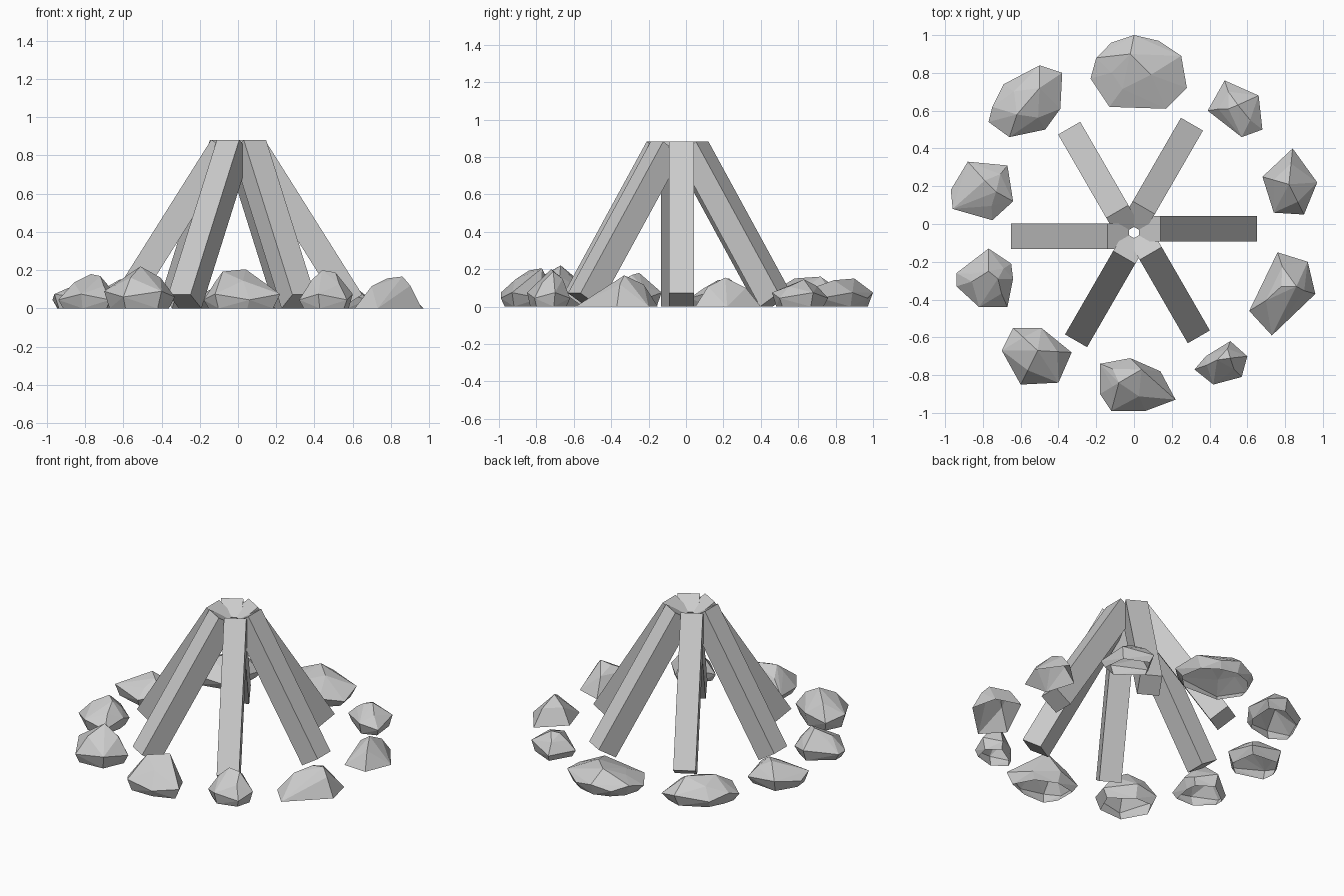
import bpy
import bmesh
import math
import random
from mathutils import Matrix, Vector

random.seed(4)
default_cube = bpy.data.objects.get("Cube")
if default_cube:
    bpy.data.objects.remove(default_cube, do_unlink=True)

# Single plain grey for wood and stone
grey = bpy.data.materials.new("plain_grey")
grey.use_nodes = True
colour = (0.6, 0.6, 0.6, 1)
grey.diffuse_color = colour
grey.node_tree.nodes["Principled BSDF"].inputs["Base Color"].default_value = colour


def add_object(name, bm):
    mesh = bpy.data.meshes.new(name)
    bm.to_mesh(mesh)
    bm.free()
    mesh.materials.append(grey)
    obj = bpy.data.objects.new(name, mesh)
    bpy.context.scene.collection.objects.link(obj)
    return obj


# Leaning square logs, arranged in a ring around the fire centre
run, rise, thickness = 0.51, 0.81, 0.135
length = math.hypot(run, rise)
lean = math.atan2(run, rise)
outer_middle = Vector((0.395, 0.021, 0.477))
outward = Vector((math.cos(lean), 0, math.sin(lean)))
log_matrix = (Matrix.Translation(outer_middle - outward * thickness / 2)
              @ Matrix.Rotation(-lean, 4, 'Y')
              @ Matrix.Diagonal((thickness, thickness, length, 1)))
for i in range(6):
    bm = bmesh.new()
    turn = Matrix.Rotation(math.radians(60 * i), 4, 'Z')
    place = Matrix.Translation((0, -0.045, 0)) @ turn @ log_matrix
    bmesh.ops.create_cube(bm, size=1, matrix=place)
    add_object(f"log_{i + 1}", bm)


def rock(name, outline, peaks, height, rim=0.045):
    """Faceted hollow stone: undercut foot, jagged rim, shoulder and peaks."""
    ring = [Vector((x, y, 0)) / 100 for x, y in outline]
    tops = [Vector((x, y, 0)) / 100 for x, y in peaks]
    middle = sum(ring, Vector()) / len(ring)
    crown = sum(tops, Vector()) / len(tops)
    up = Vector((0, 0, 1))
    points = []
    for i, p in enumerate(ring):
        if rim:
            points.append(middle.lerp(p, 0.84))
            points.append(p + up * (rim + 0.03 * (i % 2)))
        else:
            points.append(p)
        if i % 2 == 0:
            points.append(crown.lerp(p, 0.58) + up * height * random.uniform(0.62, 0.76))
    for i, p in enumerate(tops):
        points.append(p + up * height * (1 - 0.06 * i))

    bm = bmesh.new()
    for p in points:
        bm.verts.new(p)
    hull = bmesh.ops.convex_hull(bm, input=bm.verts[:])
    loose = {v for v in hull["geom_interior"] + hull["geom_unused"]
             if isinstance(v, bmesh.types.BMVert)}
    bmesh.ops.delete(bm, geom=list(loose), context='VERTS')
    bm.normal_update()
    # Open underside
    under = [f for f in bm.faces if all(v.co.z < 0.001 for v in f.verts)]
    bmesh.ops.delete(bm, geom=under, context='FACES')
    return add_object(name, bm)


# Ring of stones: outline and peaks in hundredths, then height
rock("back_stone",
     [(-23, 77), (-20, 88), (-12, 96), (0, 100), (13, 97),
      (25, 89), (28, 72), (17, 61), (-13, 62)],
     [(-2, 90), (9, 79)], 0.15)
rock("back_right_stone",
     [(-77, 54), (-75, 62), (-69, 74), (-50, 84), (-38, 80),
      (-39, 61), (-47, 50), (-66, 46)],
     [(-50, 72), (-62, 58)], 0.16)
rock("right_rear_stone",
     [(-97, 18), (-88, 33), (-67, 31), (-64, 12), (-75, 2), (-96, 8)],
     [(-79, 23), (-73, 17)], 0.15)
rock("right_front_stone",
     [(-94, -26), (-77, -13), (-65, -21), (-64, -29),
      (-67, -44), (-82, -44), (-94, -33)],
     [(-77, -25), (-72, -29)], 0.18)
rock("front_right_stone",
     [(-64, -55), (-49, -55), (-33, -68), (-40, -84), (-60, -85), (-70, -67)],
     [(-51, -67)], 0.22, rim=0.06)
rock("front_stone",
     [(-18, -74), (-2, -71), (14, -78), (22, -93),
      (6, -99), (-12, -99), (-18, -90)],
     [(4, -77), (-8, -84)], 0.205)
rock("front_left_stone",
     [(32, -77), (38, -70), (51, -62), (60, -70), (57, -81), (42, -85)],
     [(44, -72), (51, -71)], 0.2)
rock("left_front_stone",
     [(76, -15), (92, -20), (96, -37), (73, -59), (61, -46)],
     [(86, -33), (78, -33)], 0.167, rim=0)
rock("left_rear_stone",
     [(84, 40), (97, 22), (90, 5), (74, 6), (68, 25)],
     [(82, 21)], 0.155, rim=0)
rock("back_left_stone",
     [(48, 76), (66, 68), (68, 50), (57, 46), (39, 60)],
     [(55, 63), (50, 61)], 0.145)
